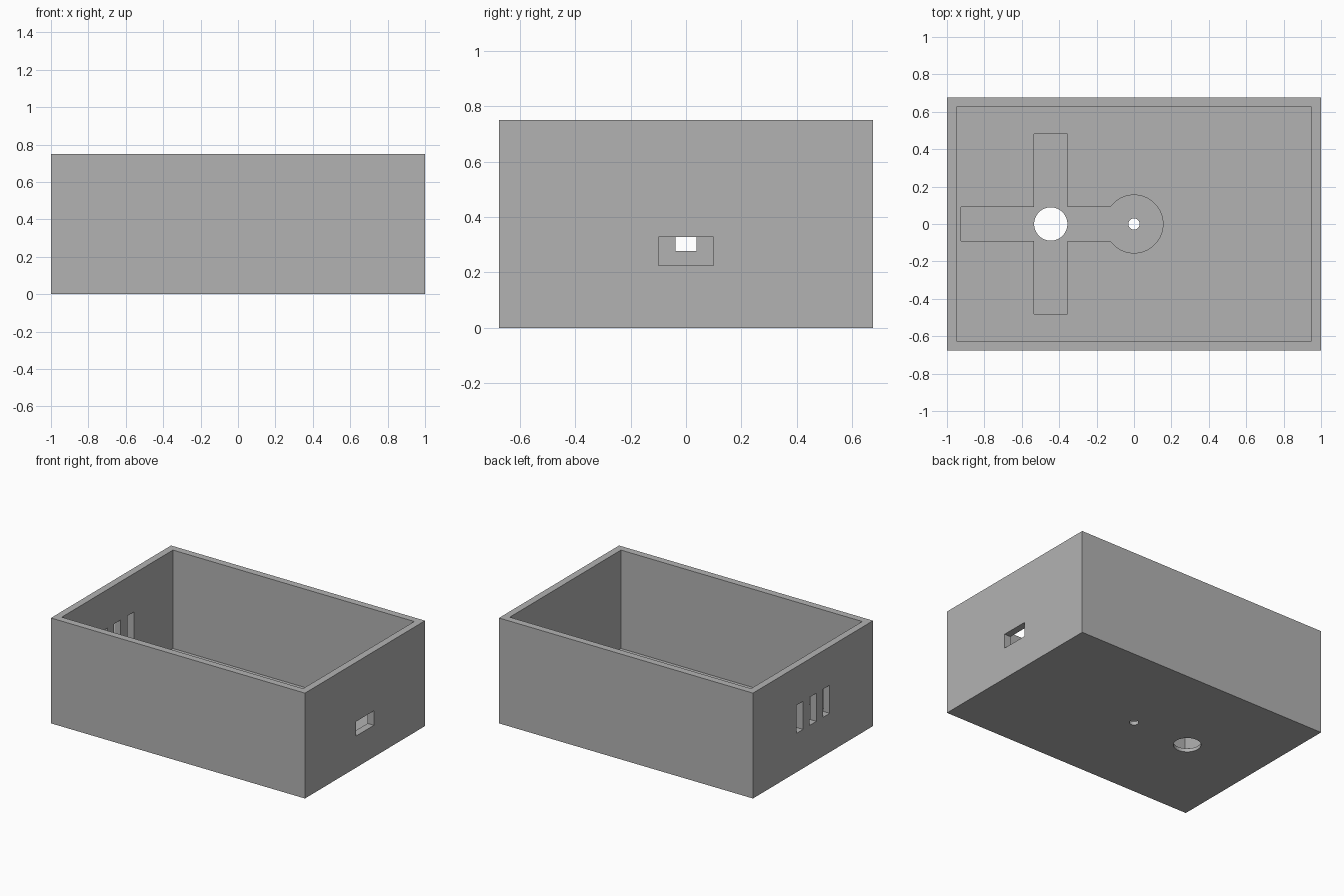
import bpy
import bmesh
from math import asin, cos, sin, pi

if "Cube" in bpy.data.objects:
    bpy.data.objects.remove(bpy.data.objects["Cube"], do_unlink=True)

# Plain grey plastic
grey = bpy.data.materials.new("grey_plastic")
grey.use_nodes = True
grey.diffuse_color = (0.45, 0.45, 0.45, 1)
grey.node_tree.nodes["Principled BSDF"].inputs["Base Color"].default_value = grey.diffuse_color

LENGTH, WIDTH, HEIGHT, WALL = 2.0, 1.35, 0.75, 0.05
CHANNEL_Z = WALL / 2


def prism(name, outline, z0, z1):
    """Extrude a closed xy outline from z0 to z1."""
    bm = bmesh.new()
    face = bm.faces.new([bm.verts.new((x, y, z0)) for x, y in outline])
    top = bmesh.ops.extrude_face_region(bm, geom=[face])["geom"]
    verts = [v for v in top if isinstance(v, bmesh.types.BMVert)]
    bmesh.ops.translate(bm, verts=verts, vec=(0, 0, z1 - z0))
    bmesh.ops.recalc_face_normals(bm, faces=bm.faces)
    mesh = bpy.data.meshes.new(name)
    bm.to_mesh(mesh)
    bm.free()
    mesh.materials.append(grey)
    obj = bpy.data.objects.new(name, mesh)
    bpy.context.collection.objects.link(obj)
    return obj


def block(name, x0, x1, y0, y1, z0, z1):
    return prism(name, [(x0, y0), (x1, y0), (x1, y1), (x0, y1)], z0, z1)


def disc(x, radius, start=0.0, end=2 * pi, steps=64):
    return [(x + radius * cos(start + (end - start) * i / steps),
             radius * sin(start + (end - start) * i / steps)) for i in range(steps)]


def cut(target, cutter):
    """Subtract the cutter, then discard it."""
    mod = target.modifiers.new(cutter.name, "BOOLEAN")
    mod.operation, mod.solver, mod.object = "DIFFERENCE", "EXACT", cutter
    bpy.context.view_layer.objects.active = target
    bpy.ops.object.modifier_apply(modifier=mod.name)
    bpy.data.objects.remove(cutter, do_unlink=True)


# Open box with an even wall
hx, hy = LENGTH / 2, WIDTH / 2
box = block("enclosure_box", -hx, hx, -hy, hy, 0, HEIGHT)
cut(box, block("cavity", WALL - hx, hx - WALL, WALL - hy, hy - WALL, WALL, HEIGHT + 0.1))

# Shallow cross-shaped channel ending in a round pocket at the centre
cx, arm, reach, left_end, pocket = -0.445, 0.09, 0.48, -0.925, 0.155
a = asin(arm / pocket)
arc = disc(0, pocket, a - pi, pi - a) + [(-pocket * cos(a), arm)]
outline = arc + [(cx + arm, arm), (cx + arm, reach), (cx - arm, reach), (cx - arm, arm),
                 (left_end, arm), (left_end, -arm), (cx - arm, -arm), (cx - arm, -reach),
                 (cx + arm, -reach), (cx + arm, -arm)]
cut(box, prism("channel", outline, CHANNEL_Z, WALL + 0.05))

# Floor holes
for name, x, radius in (("cable_hole", cx, 0.089), ("screw_hole", 0, 0.03)):
    cut(box, prism(name, disc(x, radius), -0.1, 0.2))

# Port in the +x wall
cut(box, block("port", hx - 2 * WALL, hx + 0.1, -0.1, 0.1, 0.225, 0.328))

# Three upright vents in the -x wall
for y in (-0.15, 0, 0.15):
    cut(box, block("vent", -hx - 0.1, 2 * WALL - hx, y - 0.0375, y + 0.0375, 0.277, 0.477))

# Smooth round walls, crisp corners
bpy.ops.object.select_all(action="DESELECT")
box.select_set(True)
bpy.context.view_layer.objects.active = box
bpy.ops.object.shade_smooth_by_angle(angle=pi / 6)
